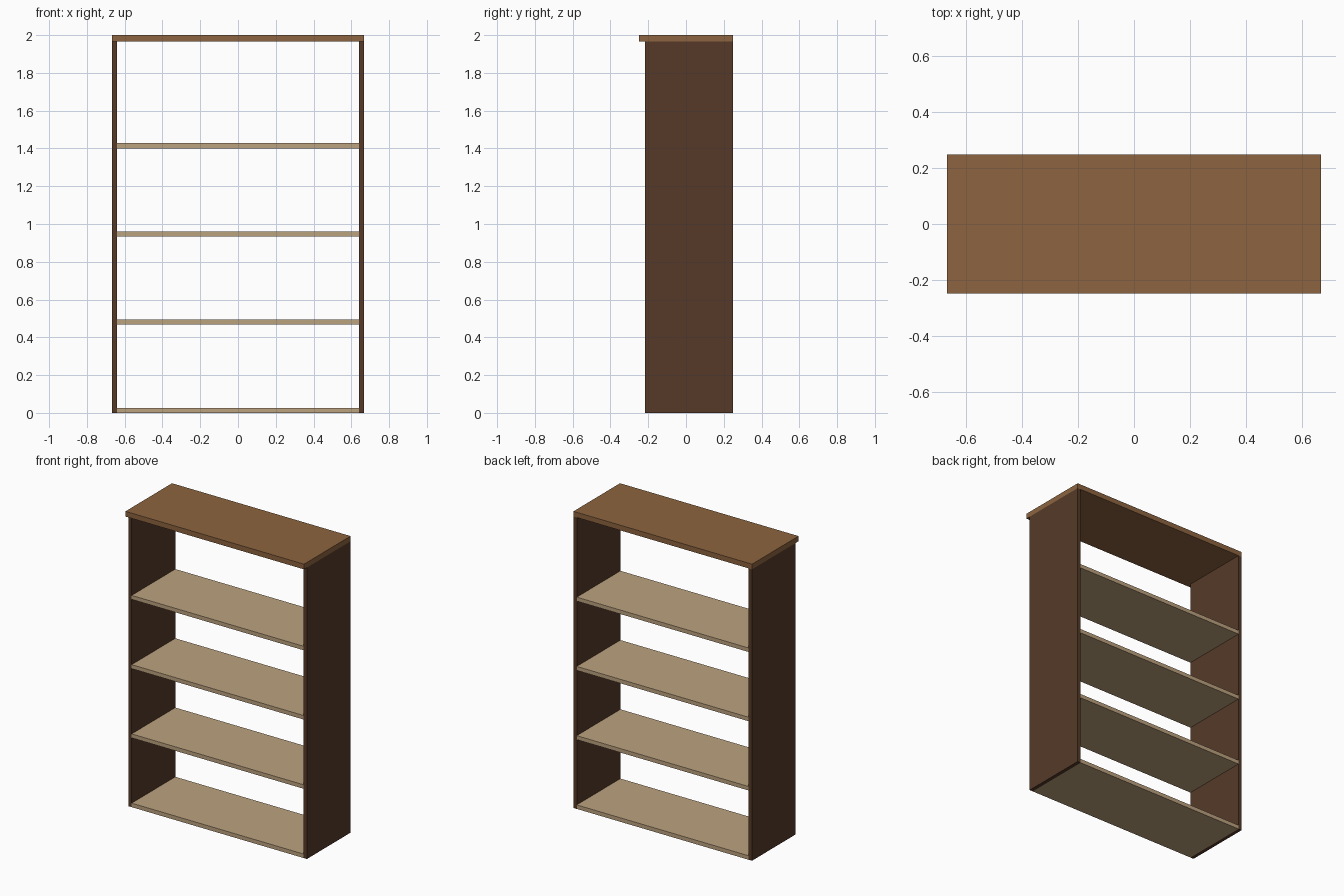
import bpy

if "Cube" in bpy.data.objects:
    bpy.data.objects.remove(bpy.data.objects["Cube"])

HALF_W = 0.666      # outer half width
SIDE_T = 0.025      # side panel thickness
FRONT, BACK = -0.217, 0.248
TOP_Z, HEIGHT = 1.965, 2.0


def material(name, rgb):
    m = bpy.data.materials.new(name)
    m.diffuse_color = (*rgb, 1)
    m.use_nodes = True
    m.node_tree.nodes["Principled BSDF"].inputs["Base Color"].default_value = m.diffuse_color
    return m


def board(name, lo, hi, mat):
    """Box spanning two opposite corners."""
    centre = [(a + b) / 2 for a, b in zip(lo, hi)]
    bpy.ops.mesh.primitive_cube_add(size=1, location=centre)
    ob = bpy.context.object
    ob.name = name
    ob.scale = [b - a for a, b in zip(lo, hi)]
    bpy.ops.object.transform_apply(location=False, rotation=False, scale=True)
    ob.data.materials.append(mat)
    return ob


dark = material("dark_wood", (0.093, 0.042, 0.022))
brown = material("brown_wood", (0.265, 0.127, 0.05))
pale = material("pale_wood", (0.50, 0.36, 0.21))

# Top board, overhanging the front
board("top_board", (-HALF_W, -0.248, TOP_Z), (HALF_W, BACK, HEIGHT), brown)

# Side panels
inner = HALF_W - SIDE_T
board("left_side", (-HALF_W, FRONT, 0), (-inner, BACK, TOP_Z), dark)
board("right_side", (inner, FRONT, 0), (HALF_W, BACK, TOP_Z), dark)

# Evenly spaced shelves, open at the back
for i in range(4):
    z = i * 0.467
    board(f"shelf_{i + 1}", (-inner, FRONT, z), (inner, BACK, z + 0.027), pale)
